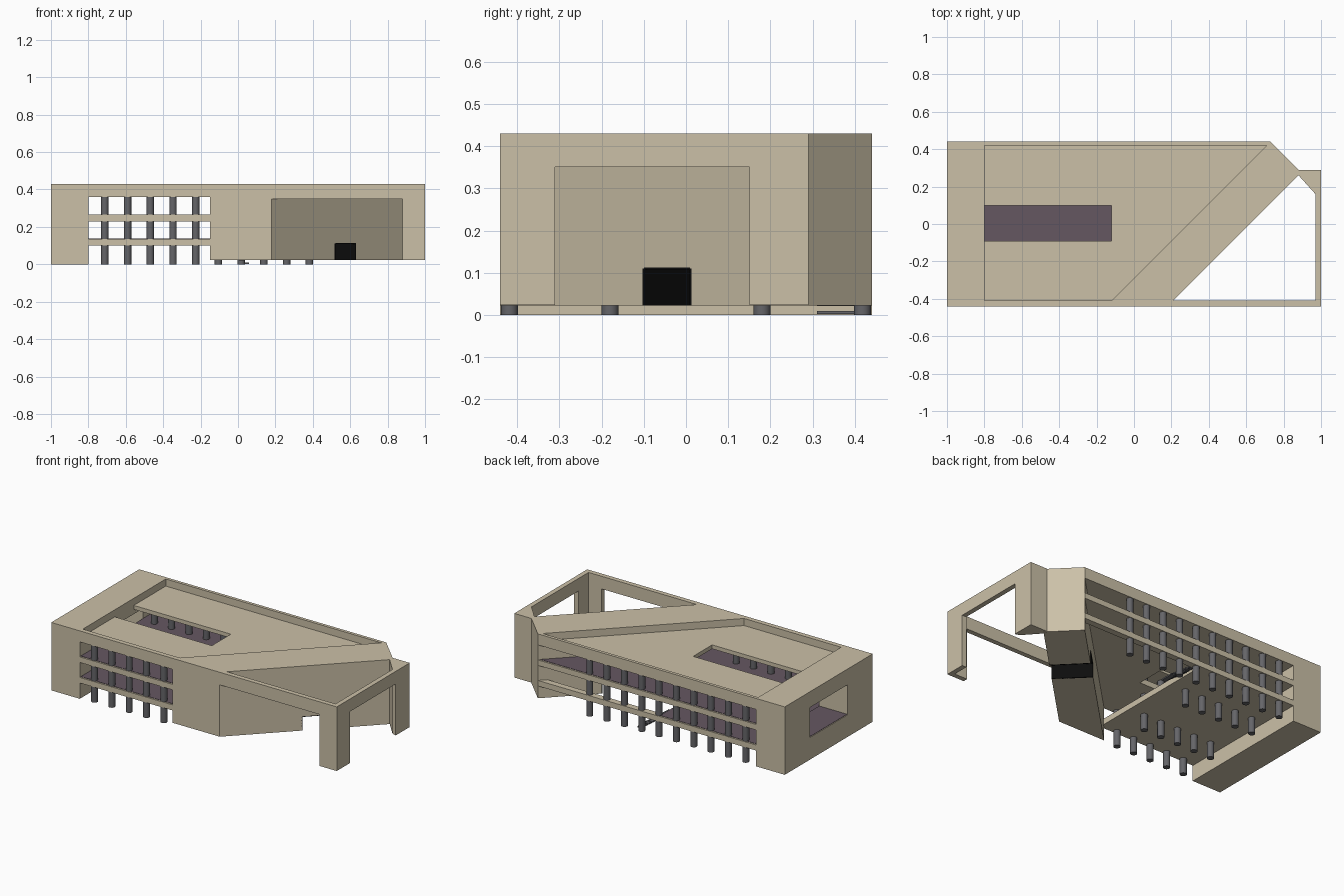
import bpy, bmesh, math

if "Cube" in bpy.data.objects:
    bpy.data.objects.remove(bpy.data.objects["Cube"])


def material(name, rgb):
    m = bpy.data.materials.new(name)
    m.diffuse_color = (*rgb, 1)
    m.use_nodes = True
    m.node_tree.nodes["Principled BSDF"].inputs["Base Color"].default_value = m.diffuse_color
    return m


STONE = material("sand_stone", (0.60, 0.53, 0.39))
FLOOR = material("plum_floor", (0.13, 0.095, 0.12))
STEEL = material("dark_grey", (0.13, 0.13, 0.14))
BLACK = material("black", (0.004, 0.004, 0.004))


def prism(name, pts, z0, z1, mat=STONE):
    """Vertical extrusion of a plan outline."""
    bm = bmesh.new()
    face = bm.faces.new([bm.verts.new((x, y, z0)) for x, y in pts])
    top = bmesh.ops.extrude_face_region(bm, geom=[face])["geom"]
    for v in top:
        if isinstance(v, bmesh.types.BMVert):
            v.co.z = z1
    bmesh.ops.recalc_face_normals(bm, faces=bm.faces[:])
    me = bpy.data.meshes.new(name)
    bm.to_mesh(me)
    bm.free()
    me.materials.append(mat)
    ob = bpy.data.objects.new(name, me)
    bpy.context.collection.objects.link(ob)
    return ob


def box(name, x0, x1, y0, y1, z0, z1, mat=STONE):
    return prism(name, [(x0, y0), (x1, y0), (x1, y1), (x0, y1)], z0, z1, mat)


def cut(target, cutter):
    mod = target.modifiers.new("cut", 'BOOLEAN')
    mod.operation, mod.solver, mod.object = 'DIFFERENCE', 'EXACT', cutter
    bpy.context.view_layer.objects.active = target
    bpy.ops.object.modifier_apply(modifier=mod.name)
    bpy.data.objects.remove(cutter)


def column(name, x, y, z1):
    bpy.ops.mesh.primitive_cylinder_add(vertices=24, radius=0.02, depth=z1,
                                        location=(x, y, z1 / 2))
    ob = bpy.context.object
    ob.name = name
    ob.data.materials.append(STEEL)
    bpy.ops.object.shade_smooth_by_angle()


def inner(y):          # inner line of the diagonal wing
    return y + 0.29


# End block with a large window through to the atrium
end = box("end_block", -1, -0.8, -0.44, 0.44, 0, 0.43)
cut(end, box("window_cutter", -1.1, -0.7, -0.19, 0.19, 0.14, 0.33))
box("end_window_floor", -0.995, -0.8, -0.19, 0.19, 0.139, 0.142, FLOOR)

# Diagonal wing with a low passage through it
wing = prism("diagonal_wing", [(-0.15, -0.44), (0.18, -0.44), (0.89, 0.27),
                               (0.88, 0.29), (0.73, 0.44)], 0.022, 0.43)


def passage(a, b, s, e):
    """Plan rectangle across the wing, s..e along its depth."""
    return [(a - s, a - 0.62 + s), (b - s, b - 0.62 + s),
            (b - e, b - 0.62 + e), (a - e, a - 0.62 + e)]


cut(wing, prism("passage_cutter", passage(0.52, 0.63, -0.1, 0.3), -0.1, 0.112))
prism("passage_ceiling", passage(0.52, 0.63, 0.0, 0.165), 0.108, 0.113, BLACK)
prism("passage_side_a", passage(0.517, 0.522, 0.0, 0.165), 0.022, 0.11, BLACK)
prism("passage_side_b", passage(0.628, 0.633, 0.0, 0.165), 0.022, 0.11, BLACK)

# Roof and upper floor wrap around the atrium
ring = [(-0.8, -0.44), (inner(-0.44), -0.44), (inner(0.44), 0.44), (-0.8, 0.44),
        (-0.8, 0.10), (-0.12, 0.10), (-0.12, -0.09), (-0.8, -0.09)]
prism("roof", ring, 0.36, 0.385)
prism("upper_floor", ring, 0.23, 0.265)
carpet = [(-0.8, -0.43), (inner(-0.43), -0.43), (inner(0.43), 0.43), (-0.8, 0.43),
          (-0.8, 0.11), (-0.11, 0.11), (-0.11, -0.10), (-0.8, -0.10)]
prism("upper_floor_finish", carpet, 0.264, 0.267, FLOOR)

# Lower floor stops short of the entrance hall
box("lower_floor", -0.8, -0.12, -0.44, 0.44, 0.10, 0.135)
box("lower_floor_finish", -0.8, -0.12, -0.43, 0.43, 0.134, 0.137, FLOOR)
box("lower_back_beam", -0.12, 0.73, 0.40, 0.44, 0.10, 0.135)

# Parapets
box("front_parapet", -0.8, -0.12, -0.44, -0.41, 0.36, 0.43)
box("back_parapet", -0.8, 0.73, 0.42, 0.44, 0.36, 0.43)

# Column grid: long back row, three short rows
for y, count in ((0.418, 10), (0.18, 5), (-0.18, 5), (-0.418, 5)):
    for i in range(count):
        column("column", -0.712 + 0.1215 * i, y, 0.365)

# Entrance stair up to the lower floor
for i in range(7):
    x, z = 0.06 - i * 0.026, 0.01 + i * 0.019
    box("stair_tread", x - 0.028, x, 0.31, 0.40, z - 0.008, z, STEEL)

# Open corner frame on the right
box("frame_front_beam", 0.17, 1, -0.44, -0.41, 0.35, 0.43)
box("frame_side_beam", 0.97, 1, -0.41, 0.17, 0.35, 0.43)
prism("frame_corner_post", [(0.88, -0.44), (1, -0.44), (1, -0.31), (0.97, -0.31),
                            (0.97, -0.41), (0.88, -0.41)], 0.024, 0.43)
prism("frame_back_post", [(0.88, 0.26), (0.97, 0.16), (1, 0.15), (1, 0.29),
                          (0.88, 0.29)], 0.024, 0.43)
